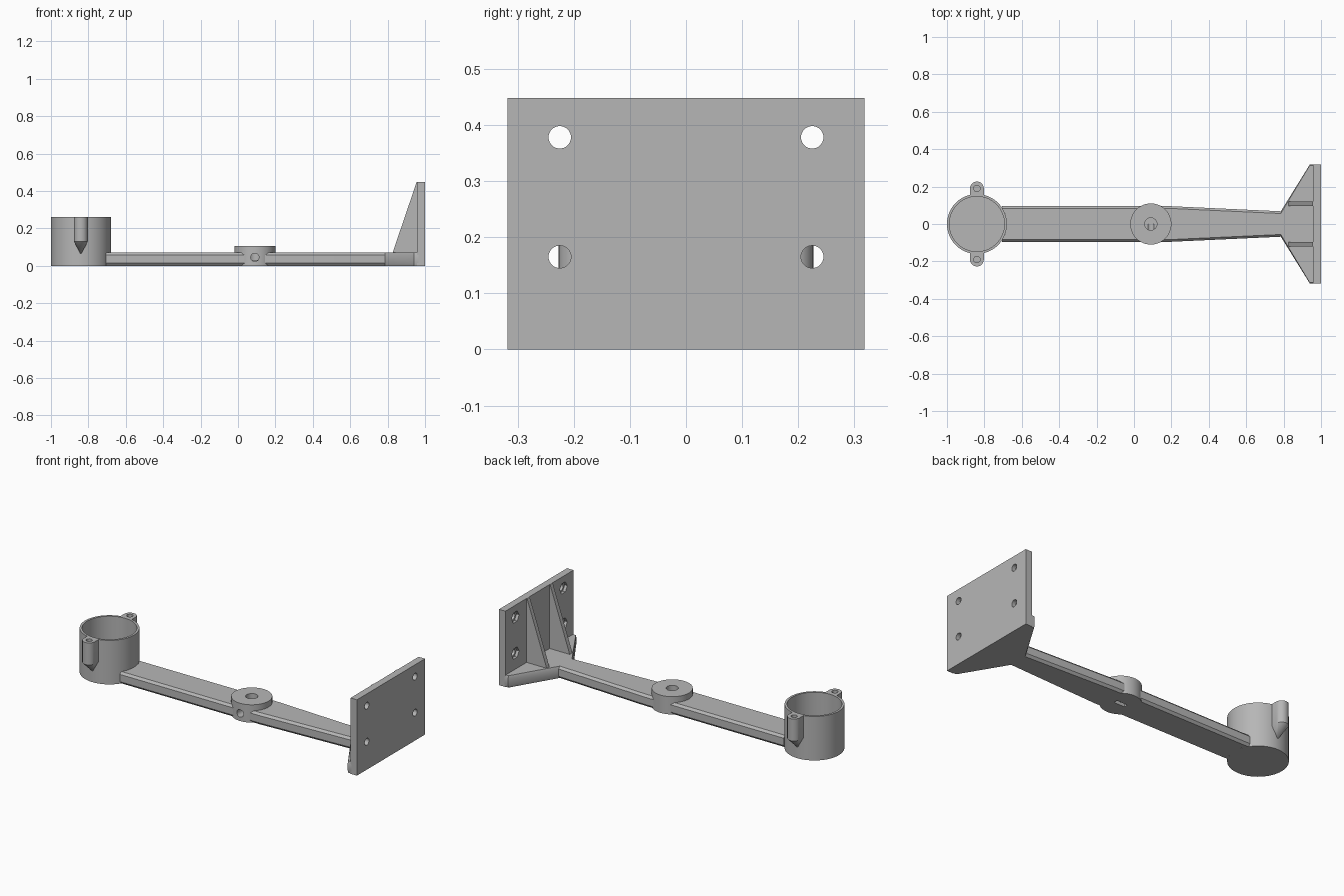
import bpy, bmesh, math

if "Cube" in bpy.data.objects:
    bpy.data.objects.remove(bpy.data.objects["Cube"], do_unlink=True)

grey = bpy.data.materials.new("matte grey")
grey.use_nodes = True
COLOUR = (0.47, 0.47, 0.47, 1)
grey.diffuse_color = COLOUR
grey.node_tree.nodes["Principled BSDF"].inputs["Base Color"].default_value = COLOUR


def add_object(name, bm):
    bmesh.ops.recalc_face_normals(bm, faces=bm.faces)
    mesh = bpy.data.meshes.new(name)
    bm.to_mesh(mesh)
    bm.free()
    mesh.materials.append(grey)
    ob = bpy.data.objects.new(name, mesh)
    bpy.context.collection.objects.link(ob)
    return ob


def activate(ob):
    bpy.ops.object.select_all(action="DESELECT")
    ob.select_set(True)
    bpy.context.view_layer.objects.active = ob


def loft(name, rings):
    """Closed solid through rings of equal point count."""
    bm = bmesh.new()
    loops = [[bm.verts.new(p) for p in ring] for ring in rings]
    n = len(loops[0])
    for low, high in zip(loops, loops[1:]):
        for i in range(n):
            j = (i + 1) % n
            bm.faces.new((low[i], low[j], high[j], high[i]))
    bm.faces.new(loops[0])
    bm.faces.new(loops[-1])
    return add_object(name, bm)


def box(name, x0, x1, y0, y1, z0, z1):
    return loft(name, [[(x0, y0, z), (x1, y0, z), (x1, y1, z), (x0, y1, z)] for z in (z0, z1)])


def circle(r, sides):
    turn = math.tau / sides
    return [(r * math.cos(i * turn), r * math.sin(i * turn)) for i in range(sides)]


def rod(name, axis, centre, r, a, b, sides=32):
    """Cylinder from a to b along an axis; centre gives the other two coordinates."""
    u, v = centre
    place = {"x": lambda p, q, t: (t, u + p, v + q),
             "y": lambda p, q, t: (u + p, t, v + q),
             "z": lambda p, q, t: (u + p, v + q, t)}[axis]
    return loft(name, [[place(p, q, t) for p, q in circle(r, sides)] for t in (a, b)])


def combine(ob, operation, others):
    """Apply booleans and discard the tools."""
    activate(ob)
    for other in others:
        mod = ob.modifiers.new("join", "BOOLEAN")
        mod.operation = operation
        mod.solver = "EXACT"
        mod.object = other
        bpy.ops.object.modifier_apply(modifier=mod.name)
        bpy.data.objects.remove(other, do_unlink=True)


def smooth(ob):
    activate(ob)
    bpy.ops.object.shade_smooth_by_angle(angle=math.radians(30))


# Cup with an open top
CUP_X, CUP_TOP = -0.84, 0.26
cup = loft("cup", [[(CUP_X + p, q, z) for p, q in circle(r, 64)]
                   for r, z in ((0.16, 0), (0.16, CUP_TOP), (0.147, CUP_TOP), (0.147, 0.03))])
smooth(cup)

# Screw lugs on the cup, pointed below
EAR_Y, EAR_R = 0.19, 0.037
for side, label in ((-1, "front"), (1, "back")):
    bm = bmesh.new()
    outline = [(-EAR_R, 0.15), (EAR_R, 0.15)]
    outline += [(p, EAR_Y + q) for p, q in circle(EAR_R, 32) if q > -0.001]
    for z in (0.13, CUP_TOP):
        for p, q in outline:
            bm.verts.new((CUP_X + p, side * q, z))
    bm.verts.new((CUP_X, side * 0.155, 0.06))
    bmesh.ops.convex_hull(bm, input=bm.verts)
    lug = add_object(label + "_screw_lug", bm)
    combine(lug, "DIFFERENCE",
            [rod("hole", "z", (CUP_X, side * EAR_Y), 0.017, 0.15, 0.3, 24)])
    smooth(lug)

# Arm and flared foot: plan points with edge chamfer (x, half width, chamfer)
plan = [(-0.686, 0.05, 0), (-0.706, 0.095, 0.012), (0.2, 0.095, 0.012),
        (0.785, 0.068, 0.012), (0.94, 0.318, 0.004), (0.965, 0.318, 0.004)]
rings = []
for z, share in ((0, 1), (0.014, 0), (0.057, 0), (0.07, 1)):
    edge = [(x, w - c * share, z) for x, w, c in plan]
    rings.append(edge + [(x, -y, z) for x, y, z in reversed(edge)])
arm = loft("arm", rings)

# Round boss in the arm with top, side and underside openings
BOSS = 0.09
combine(arm, "UNION", [rod("boss", "z", (BOSS, 0), 0.11, 0, 0.105, 64)])
combine(arm, "DIFFERENCE", [
    rod("top_hole", "z", (BOSS, 0), 0.033, 0.03, 0.2),
    rod("side_hole", "y", (BOSS, 0.045), 0.022, -0.2, 0),
    box("slot", BOSS - 0.035, BOSS + 0.035, -0.012, 0.012, -0.1, 0.018)])
smooth(arm)

# Mounting plate with four holes, each with a hexagonal recess inside
plate = box("mounting_plate", 0.958, 1, -0.318, 0.318, 0, 0.448)
for y in (-0.225, 0.225):
    for z in (0.165, 0.378):
        combine(plate, "DIFFERENCE", [rod("hole", "x", (y, z), 0.02, 0.9, 1.1),
                                      rod("recess", "x", (y, z), 0.035, 0.9, 0.975, 6)])
smooth(plate)

# Triangular ribs bracing the plate
for side, label in ((-1, "front"), (1, "back")):
    loft(label + "_rib", [[(0.825, side * y, 0.065), (0.965, side * y, 0.065),
                           (0.965, side * y, 0.448), (0.955, side * y, 0.448)]
                          for y in (0.095, 0.12)])
